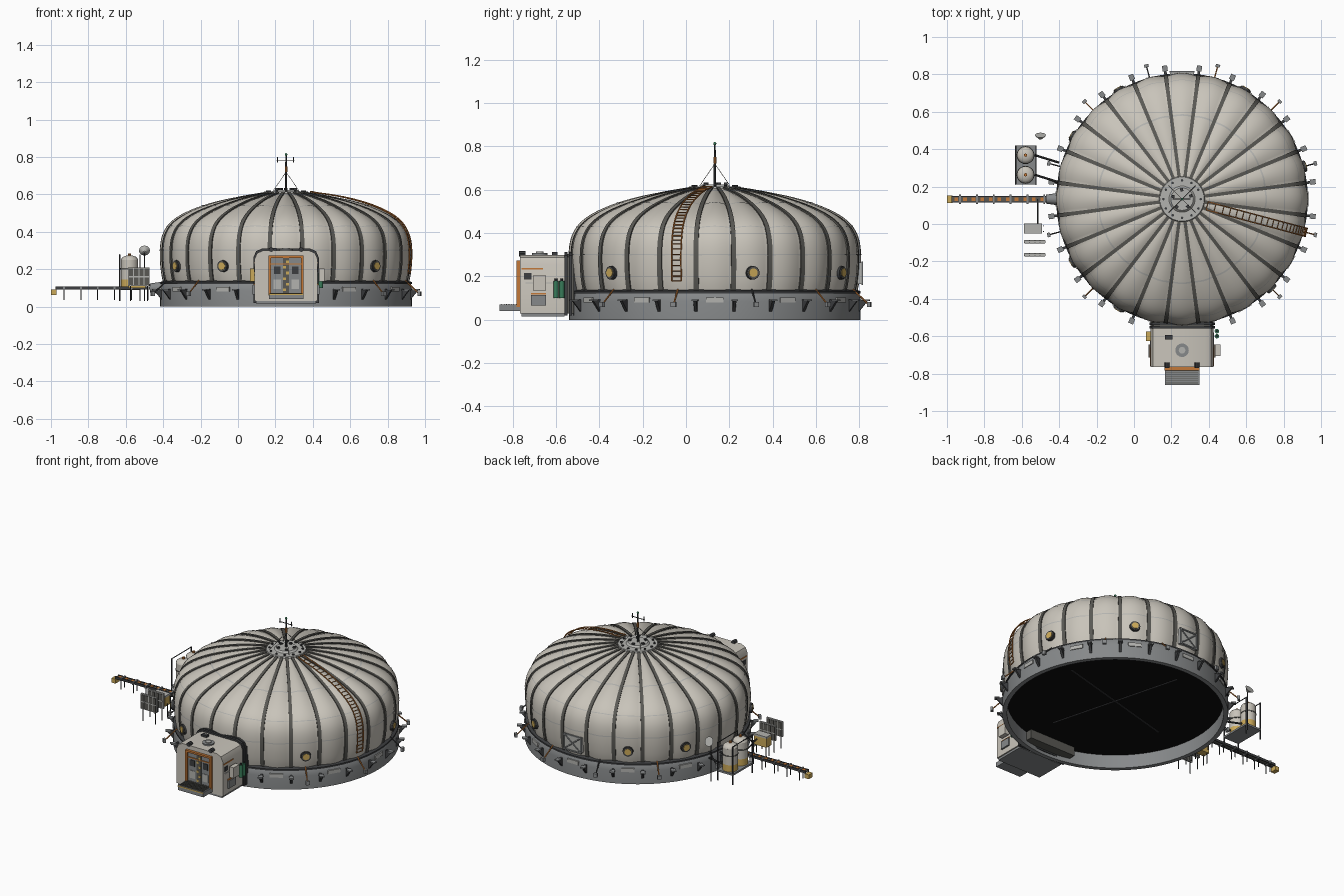
import bpy, bmesh, math
from math import sin, cos, pi, radians
from mathutils import Matrix, Vector as V

cube = bpy.data.objects.get("Cube")
if cube:
    bpy.data.objects.remove(cube)

COLOURS = {"fabric": (.58, .55, .49), "strap": (.10, .098, .088), "grey_metal": (.24, .25, .255),
           "light_metal": (.45, .45, .43), "dark_metal": (.045, .047, .05), "black": (.004, .004, .004),
           "orange": (.55, .19, .04), "amber": (.60, .40, .10), "green": (.04, .20, .10)}
MATS = {}
for key, rgb in COLOURS.items():
    m = bpy.data.materials.new(key)
    m.use_nodes = True
    m.diffuse_color = (*rgb, 1)
    m.node_tree.nodes["Principled BSDF"].inputs["Base Color"].default_value = (*rgb, 1)
    MATS[key] = m

CX, CY = .257, .133


def polar(deg):
    """Frame on the dome axis: local x points outward, y sideways."""
    return Matrix.Translation((CX, CY, 0)) @ Matrix.Rotation(radians(deg), 4, 'Z')


class Part:
    def __init__(self, name):
        self.name, self.bm, self.mats = name, bmesh.new(), []

    def paint(self, faces, mat):
        if mat not in self.mats:
            self.mats.append(mat)
        for f in faces:
            f.material_index = self.mats.index(mat)

    def paint_verts(self, verts, mat):
        self.paint({f for v in verts for f in v.link_faces}, mat)

    def box(self, mat, c, size, M=Matrix()):
        T = M @ Matrix.Translation(c) @ Matrix.Diagonal((*size, 1))
        self.paint_verts(bmesh.ops.create_cube(self.bm, size=1, matrix=T)["verts"], mat)

    def rod(self, mat, a, b, r, r2=None, n=8, M=Matrix()):
        a, b = M @ V(a), M @ V(b)
        d = b - a
        T = Matrix.Translation((a + b) / 2) @ d.to_track_quat('Z', 'Y').to_matrix().to_4x4()
        g = bmesh.ops.create_cone(self.bm, cap_ends=True, segments=n, radius1=r,
                                  radius2=r if r2 is None else r2, depth=d.length, matrix=T)
        self.paint_verts(g["verts"], mat)

    def ball(self, mat, c, size):
        T = Matrix.Translation(c) @ Matrix.Diagonal((*size, 1))
        g = bmesh.ops.create_uvsphere(self.bm, u_segments=16, v_segments=8, radius=1, matrix=T)
        self.paint_verts(g["verts"], mat)

    def prism(self, mat, pts, vec, M=Matrix()):
        f = self.bm.faces.new([self.bm.verts.new(M @ V(p)) for p in pts])
        g = bmesh.ops.extrude_face_region(self.bm, geom=[f])["geom"]
        top = [v for v in g if isinstance(v, bmesh.types.BMVert)]
        bmesh.ops.translate(self.bm, verts=top, vec=M.to_3x3() @ V(vec))
        self.paint_verts(top + list(f.verts), mat)

    def grid(self, mat, fn, us, vs):
        rows = [[self.bm.verts.new(fn(u, v)) for v in vs] for u in us]
        self.paint([self.bm.faces.new((p[i], p[i + 1], q[i + 1], q[i]))
                    for p, q in zip(rows, rows[1:]) for i in range(len(vs) - 1)], mat)

    def done(self):
        bm = self.bm
        bmesh.ops.remove_doubles(bm, verts=bm.verts, dist=1e-5)
        bmesh.ops.recalc_face_normals(bm, faces=bm.faces)
        for f in bm.faces:
            f.smooth = True
        for e in bm.edges:
            e.smooth = e.calc_face_angle(0) < .6
        me = bpy.data.meshes.new(self.name)
        bm.to_mesh(me)
        bm.free()
        for k in self.mats:
            me.materials.append(MATS[k])
        bpy.context.collection.objects.link(bpy.data.objects.new(self.name, me))


# Dome surface: smooth profile, 24 bulging gores
PROFILE = [(.655, .12), (.668, .18), (.675, .26), (.672, .34), (.655, .40), (.62, .45),
           (.56, .493), (.47, .533), (.36, .566), (.24, .59), (.11, .608)]
LAST = len(PROFILE) - 1


def profile(s):
    i = min(max(int(s), 0), LAST - 1)
    p = [V(PROFILE[min(max(k, 0), LAST)]) for k in range(i - 1, i + 3)]
    t = s - i
    return .5 * (2 * p[1] + (p[2] - p[0]) * t + (2 * p[0] - 5 * p[1] + 4 * p[2] - p[3]) * t * t
                 + (3 * p[1] - p[0] - 3 * p[2] + p[3]) * t ** 3)


def surf(deg, s, off=0, side=0):
    """Point on the dome, raised by off and shifted sideways by side."""
    p, d = profile(s), profile(min(s + .05, LAST)) - profile(min(s, LAST - .05) - .05)
    n = V((d.y, -d.x)).normalized()
    a = radians(deg) + side / p.x
    t = (math.degrees(a) + 7.5) % 15 / 7.5 - 1
    p = p + n * (off - .014 * (1 - cos(t * pi / 2)) * min(1, p.x / .4))
    return V((CX + p.x * cos(a), CY + p.x * sin(a), p.y))


steps = [i / 4 for i in range(4 * LAST + 1)]
dome = Part("dome_cover")
dome.grid("fabric", surf, [i * 2.5 for i in range(145)], steps)
dome.done()

straps = Part("dome_straps")
for k in range(24):
    cross = [(-1, -.006), (-1, .006), (1, .006), (1, -.006)]
    straps.grid("strap", lambda s, c: surf(k * 15 + 7.5, s, c[1], c[0] * (.0125 - .0004 * s)), steps, cross)
straps.done()

seams = Part("dome_seams")
for s0 in (2.5, 4.6, 7.2):
    seams.grid("light_metal", lambda a, d: surf(a, s0 + d, .002), [i * 2.5 for i in range(145)], (-.04, .04))
seams.done()

# Foundation ring, floor, gussets and plates
ring = Part("base_ring")
section = [(.63, .09), (.645, .09), (.645, 0), (.673, 0), (.673, .085), (.668, .12), (.66, .132), (.64, .135)]
ring.grid("grey_metal", lambda a, p: polar(a) @ V((p[0], 0, p[1])), [i * 5 for i in range(73)], section)
ring.grid("dark_metal", lambda a, p: polar(a) @ V((p[0], 0, p[1])), [i * 5 for i in range(73)],
          [(.672, .122), (.672, .132), (.65, .14)])
ring.done()
floor = Part("floor")
floor.rod("black", (CX, CY, .088), (CX, CY, .094), .65, n=72)
for a in (0, 90):
    floor.box("dark_metal", (0, 0, .086), (.9, .01, .006), polar(a + 15))
floor.done()

gussets = Part("ring_gussets")
for k in range(24):
    a = k * 15 + 7.5
    if abs(a - 270) > 16:
        M = polar(a)
        gussets.prism("dark_metal", [(.665, -.007, .03), (.712, -.007, .088), (.665, -.007, .095)], (0, .014, 0), M)
        gussets.box("grey_metal", (.705, 0, .09), (.03, .028, .008), M)
    if k % 2 == 0 and k != 18:
        gussets.box("light_metal", (.673, 0, .092), (.008, .08, .024), polar(k * 15))
gussets.done()

anchors = Part("ground_anchors")
for a in (-15, 15, 45, 75, 105, 135, 165, 195, 225, 315):
    mat = "dark_metal" if a in (15, 105, 165, 195) else "orange"
    anchors.rod(mat, (.66, 0, .14), (.735, 0, .07), .004, n=6, M=polar(a))
    anchors.box("grey_metal", (.738, 0, .07), (.016, .024, .024), polar(a))
anchors.done()

# Portholes and rear service panel
ports = Part("portholes")
for a in (15, 60, 120, 150, 210, 240, 315):
    M = polar(a)
    ports.rod("dark_metal", (.64, 0, .217), (.682, 0, .217), .034, .031, 24, M)
    ports.rod("strap", (.64, 0, .217), (.686, 0, .217), .027, n=24, M=M)
    ports.rod("amber", (.64, 0, .217), (.689, 0, .217), .020, n=24, M=M)
ports.done()
panel = Part("rear_panel")
M = polar(90)
panel.box("light_metal", (.668, 0, .215), (.02, .13, .1), M)
for s in (-1, 1):
    panel.box("grey_metal", (.68, s * .063, .215), (.008, .008, .108), M)
    panel.box("grey_metal", (.68, 0, .215 + s * .05), (.008, .13, .008), M)
    panel.rod("grey_metal", (.68, -.06, .215 - s * .048), (.68, .06, .215 + s * .048), .004, M=M)
panel.done()

# Ladder over the dome
ladder = Part("dome_ladder")
path = [1 + i * .15 for i in range(59)]
for side in (-.022, .022):
    for s, t in zip(path, path[1:]):
        ladder.rod("orange", surf(-15, s, .014, side), surf(-15, t, .014, side), .0035, n=6)
for s in path[::2]:
    ladder.rod("orange", surf(-15, s, .014, -.022), surf(-15, s, .014, .022), .0025, n=6)
ladder.done()

# Crown cap and mast
cap = Part("crown_cap")
O = polar(0)
cap.rod("light_metal", (0, 0, .595), (0, 0, .615), .128, .118, 48, O)
cap.rod("light_metal", (0, 0, .615), (0, 0, .625), .07, .06, 32, O)
for k in range(12):
    cap.rod("dark_metal", (.1, 0, .61), (.1, 0, .622), .007, M=polar(k * 30))
for k in range(5):
    cap.box("dark_metal", (.05, 0, .627), (.016, .016, .014), polar(k * 72 + 20))
cap.done()
mast = Part("mast")
mast.rod("dark_metal", (0, 0, .62), (0, 0, .81), .006, .004, M=O)
mast.rod("orange", (0, 0, .72), (0, 0, .75), .007, M=O)
mast.rod("dark_metal", (-.05, 0, .78), (.045, 0, .78), .0025, M=O)
for x in (-.045, .04):
    mast.rod("dark_metal", (x, 0, .77), (x, 0, .80), .003, M=O)
mast.ball("green", O @ V((0, 0, .813)), (.007, .007, .008))
for k in range(4):
    mast.rod("strap", (.1, 0, .617), (0, 0, .72), .0015, n=4, M=polar(k * 90 + 45))
mast.done()

# Entrance module
def arch(w, z0, z1, c, y):
    half = [(w, z0), (w, z1 - c), (w - c * .3, z1 - c * .3), (w - c, z1)]
    return [(CX + x, y, z) for x, z in half] + [(CX - x, y, z) for x, z in half[::-1]]


lock = Part("entrance_module")
lock.prism("fabric", arch(.168, .03, .30, .045, -.765), (0, .21, 0))
for y in (-.56, -.54, -.52):
    lock.prism("dark_metal", arch(.175, .02, .312, .05, y), (0, .014, 0))
lock.prism("strap", arch(.168, .03, .304, .05, -.546), (0, .1, 0))
lock.box("grey_metal", (CX, -.66, .026), (.32, .2, .02))
for s in (-1, 1):
    lock.box("orange", (CX + s * .168, -.71, .235), (.006, .1, .007))
    lock.box("light_metal", (CX + s * .168, -.66, .17), (.006, .16, .006))
    lock.box("dark_metal", (CX + s * .168, -.73, .2), (.006, .035, .03))
    lock.box("orange", (CX + s * .17, -.68, .12), (.008, .07, .008))
    lock.box("grey_metal", (CX + s * .172, -.68, .09), (.014, .07, .05))
    lock.rod("dark_metal", (CX + s * .08, -.77, .305), (CX + s * .08, -.74, .305), .013)
lock.box("fabric", (.447, -.675, .17), (.03, .06, .07))
lock.box("amber", (.075, -.6, .17), (.024, .05, .07))
lock.rod("grey_metal", (CX, -.675, .30), (CX, -.675, .308), .036, n=24)
lock.rod("light_metal", (CX, -.675, .30), (CX, -.675, .314), .018, n=16)
lock.box("dark_metal", (.185, -.605, .305), (.04, .025, .016))
for y in (-.60, -.573):
    lock.rod("green", (.443, y, .1), (.443, y, .18), .012, n=12)
    lock.rod("dark_metal", (.443, y, .18), (.443, y, .19), .006)
lock.done()

door = Part("entrance_door")
door.box("grey_metal", (CX, -.767, .165), (.17, .01, .2))
door.box("strap", (CX, -.771, .165), (.034, .008, .19))
for k in range(6):
    door.box("amber", (CX + (.008 if k % 2 else -.008), -.774, .09 + k * .03), (.016, .006, .014))
for s in (-1, 1):
    door.box("orange", (CX + s * .087, -.772, .165), (.012, .02, .21))
    door.box("dark_metal", (CX + s * .048, -.772, .195), (.035, .006, .04))
    door.box("light_metal", (CX + s * .048, -.772, .12), (.04, .006, .05))
door.box("orange", (CX, -.772, .267), (.186, .02, .012))
door.box("orange", (CX, -.773, .228), (.17, .008, .006))
door.done()
step = Part("entrance_step")
step.box("grey_metal", (CX, -.812, .055), (.185, .096, .03))
step.box("amber", (CX, -.859, .066), (.185, .004, .008))
for k in range(8):
    step.box("strap", (CX, -.85 + k * .011, .0715), (.17, .003, .005))
step.done()

# Conveyor
conv = Part("conveyor")
for y in (.118, .148):
    conv.box("dark_metal", (-.7, y, .1), (.55, .005, .016))
conv.box("strap", (-.7, .133, .1), (.55, .026, .006))
for k in range(6):
    x = -.93 + k * .09
    conv.box("grey_metal", (x, .133, .1), (.01, .05, .018))
    for y in (.115, .151):
        conv.rod("dark_metal", (x, y, .035), (x, y, .1), .003, n=6)
for k in range(11):
    conv.box("orange", (-.95 + k * .046, .133, .105), (.02, .02, .005))
conv.box("amber", (-.985, .133, .077), (.03, .04, .028))
conv.rod("grey_metal", (-.47, .133, .1), (-.40, .133, .1), .024, .034, 12)
conv.done()

# Tank rack with two tanks and a small dish
tanks = Part("tank_rack")
tanks.box("grey_metal", (-.578, .315, .095), (.115, .21, .012))
for x in (-.632, -.524):
    for y in (.213, .417):
        tanks.rod("dark_metal", (x, y, .03), (x, y, .28), .004, n=6)
    tanks.rod("dark_metal", (x, .213, .278), (x, .417, .278), .003, n=6)
for y in (.263, .368):
    tanks.rod("amber", (-.58, y, .1), (-.58, y, .145), .046, n=20)
    tanks.rod("fabric", (-.58, y, .145), (-.58, y, .25), .046, n=20)
    tanks.rod("strap", (-.58, y, .2), (-.58, y, .208), .048, n=20)
    tanks.ball("fabric", (-.58, y, .25), (.046, .046, .025))
    tanks.rod("orange", (-.58, y, .27), (-.58, y, .285), .009)
    tanks.rod("dark_metal", (-.53, y, .12), (-.40, y - .04, .11), .006)
tanks.rod("dark_metal", (-.5, .455, .03), (-.5, .455, .29), .004, n=6)
tanks.rod("light_metal", (-.5, .455, .29), (-.5, .475, .30), .008, .03, 12)
tanks.done()

# Power box and upright panels
power = Part("power_unit")
power.box("amber", (-.54, -.025, .13), (.09, .05, .06))
power.box("light_metal", (-.54, -.025, .165), (.094, .054, .012))
power.rod("dark_metal", (-.515, .0, .14), (-.515, .133, .1), .004, n=6)
for y in (-.095, -.165):
    power.box("light_metal", (-.53, y, .16), (.115, .012, .1))
    for k in range(4):
        power.box("strap", (-.572 + k * .028, y, .16), (.022, .018, .09))
    power.box("light_metal", (-.53, y, .16), (.11, .019, .006))
for x in (-.575, -.485):
    for y in (-.165, -.095, -.04, -.01):
        power.rod("dark_metal", (x, y, .03), (x, y, .12), .003, n=6)
power.done()
